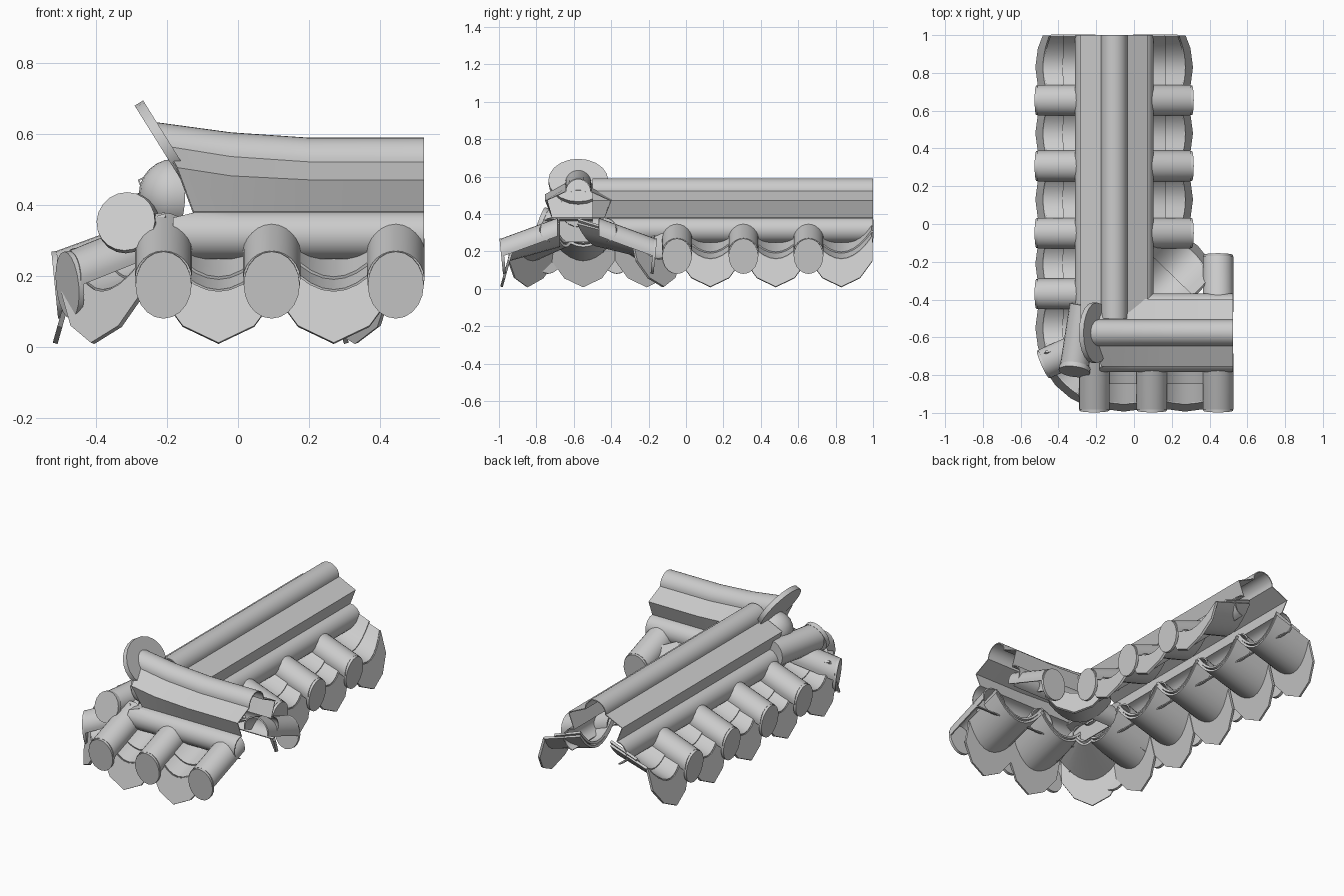
import bpy, bmesh
from math import sin, cos, pi, radians
from mathutils import Matrix, Vector

cube = bpy.data.objects.get("Cube")
if cube:
    bpy.data.objects.remove(cube, do_unlink=True)

clay = bpy.data.materials.new("grey_clay")
clay.use_nodes = True
GREY = (0.6, 0.6, 0.6, 1)
clay.diffuse_color = GREY
clay.node_tree.nodes["Principled BSDF"].inputs["Base Color"].default_value = GREY

CX, CY = -0.105, -0.576      # centre lines of the long and the short ridge


def finish(name, bm, matrix=None, thick=0):
    bmesh.ops.recalc_face_normals(bm, faces=bm.faces)
    me = bpy.data.meshes.new(name)
    bm.to_mesh(me)
    bm.free()
    me.materials.append(clay)
    ob = bpy.data.objects.new(name, me)
    bpy.context.collection.objects.link(ob)
    if matrix:
        ob.matrix_world = matrix
    bpy.ops.object.select_all(action='DESELECT')
    ob.select_set(True)
    bpy.context.view_layer.objects.active = ob
    if thick:
        mod = ob.modifiers.new("thickness", 'SOLIDIFY')
        mod.thickness = thick
        mod.offset = 0
        bpy.ops.object.modifier_apply(modifier=mod.name)
    bpy.ops.object.shade_smooth_by_angle(angle=radians(24))


def loft(name, rings, matrix=None, thick=0):
    bm = bmesh.new()
    rows = [[bm.verts.new(p) for p in ring] for ring in rings]
    for a, b in zip(rows, rows[1:]):
        for i in range(len(a) - 1):
            bm.faces.new((a[i], a[i + 1], b[i + 1], b[i]))
    finish(name, bm, matrix, thick)


def disc(name, centre, normal, rx, ry, depth=0.02, parent=None):
    bm = bmesh.new()
    bmesh.ops.create_cone(bm, cap_ends=True, segments=20, radius1=1, radius2=1, depth=depth)
    bmesh.ops.scale(bm, vec=(rx, ry, 1), verts=bm.verts)
    n = Vector(normal).normalized()
    side = Vector((0, 0, 1)).cross(n).normalized()
    rot = Matrix((side, n.cross(side), n)).transposed().to_4x4()
    m = Matrix.Translation(centre) @ rot
    finish(name, bm, parent @ m if parent else m)


def arc(cx, cz, r, a0, a1, n=8):
    angles = [radians(a0 + (a1 - a0) * i / n) for i in range(n + 1)]
    return [(cx + r * cos(a), cz + r * sin(a)) for a in angles]


# Ridge section: round cap, sloped shoulder, undercut wall, round foot
half = arc(0, 0.52, 0.067, 90, 0) + [(0.175, 0.47), (0.14, 0.38)]
half += arc(0.14, 0.315, 0.065, 90, -80)[1:]
section = [(-x, z) for x, z in reversed(half)] + half[1:]

loft("long_ridge", [[(CX + u, y, z) for u, z in section] for y in (-0.5, 1)], thick=0.006)


def short_ring(x, rise, lean=0):
    ring = []
    for u, z in section:
        up = z + rise * min(1, max(0, (z - 0.38) / 0.12))
        foot = 0.1 * lean if z < 0.37 else 0
        ring.append((x - lean * max(0, up - 0.42) - foot, CY + u, up))
    return ring


tip = short_ring(-0.125, 0.045, 0.55)
loft("short_ridge", [short_ring(0.525, 0), short_ring(0.2, 0),
                     short_ring(-0.02, 0.015), tip], thick=0.006)
middle = len(tip) // 2
loft("short_ridge_end", [(tip[middle - i], tip[middle + i]) for i in range(1, middle + 1)],
     thick=0.006)

# Raised end plate and the half ball under it
disc("ridge_end_disc", (-0.208, CY, 0.573), (-0.85, 0, -0.53), 0.16, 0.135, 0.028)
bm = bmesh.new()
bmesh.ops.create_uvsphere(bm, u_segments=20, v_segments=12, radius=0.1)
bmesh.ops.delete(bm, geom=[v for v in bm.verts if v.co.x > 0.04], context='VERTS')
finish("corner_ball", bm, Matrix.Translation((-0.18, CY, 0.43)))


# Eave parts: local x runs outward from the ridge, local y along it
def frame(x, y, degrees):
    return Matrix.Translation((x, y, 0)) @ Matrix.Rotation(radians(degrees), 4, 'Z')


def rib(matrix):
    rings = [[(o, u, z) for u, z in arc(0, zc, 0.077, -12, 192, 14)]
             for o, zc in ((0.11, 0.298), (0.405, 0.19))]
    loft("cover_rib", rings, matrix, 0.008)
    disc("rib_end_cap", (0.404, 0, 0.175), (1, 0, -0.1), 0.079, 0.095, 0.016, matrix)


WIDTH = 0.168
STEPS = [i / 5 - 1 for i in range(11)]


def pan(matrix, reach=1, fan=False):
    def ring(o, drop=0):
        zc = 0.155 + (0.37 - o) * 0.36 - drop
        taper = o / 0.37 if fan else 1
        return [(o * reach, WIDTH * u * taper, zc + 0.12 * u * u * taper) for u in STEPS]

    # The drop plate is flat and leans outward towards its foot
    def plate_point(u, z):
        return (0.37 * reach + 0.28 * (0.155 - z), WIDTH * u, z)

    def hem(u):
        a = abs(u)
        return 0.01 + 0.08 * a if a <= 0.6 else 0.058 + (a - 0.6) * 0.23

    lip = [plate_point(u, 0.155 + 0.12 * u * u) for u in STEPS]
    loft("inner_pan_tile", [ring(0.1), ring(0.27)], matrix, 0.014)
    loft("outer_pan_tile", [ring(0.1, 0.022), lip], matrix, 0.014)
    loft("drop_plate", [lip, [plate_point(u, hem(u)) for u in STEPS]], matrix, 0.014)


RIBS, PANS = (0.655, 0.307, -0.048, -0.37), (0.83, 0.48, 0.13, -0.21, -0.55)
for side, count in ((0, 3), (180, 4)):
    for y in RIBS[:count]:
        rib(frame(CX, y, side))
    for y in PANS[:count + (side > 0)]:
        pan(frame(CX, y, side))
for x in (-0.21, 0.095, 0.445):
    rib(frame(x, CY, -90))
for x in (-0.055, 0.27):
    pan(frame(x, CY, -90))
rib(frame(0.445, CY, 90))

# Outer corner fan and inner valley
rib(frame(CX, CY, -156))
pan(frame(CX, CY, -138), fan=True)
pan(frame(CX, CY, 46), reach=1.6)

# Hip tube over the outer corner
start, end = Vector((-0.265, -0.43, 0.36)), Vector((-0.315, -0.75, 0.35))
bm = bmesh.new()
bmesh.ops.create_cone(bm, cap_ends=True, segments=20, radius1=0.076, radius2=0.076,
                      depth=(end - start).length)
turn = (end - start).to_track_quat('Z', 'Y').to_matrix().to_4x4()
finish("hip_tube", bm, Matrix.Translation((start + end) / 2) @ turn)
disc("hip_end_cap", end + Vector((0, -0.02, 0)), (-0.12, -0.92, 0.32), 0.083, 0.087, 0.025)
